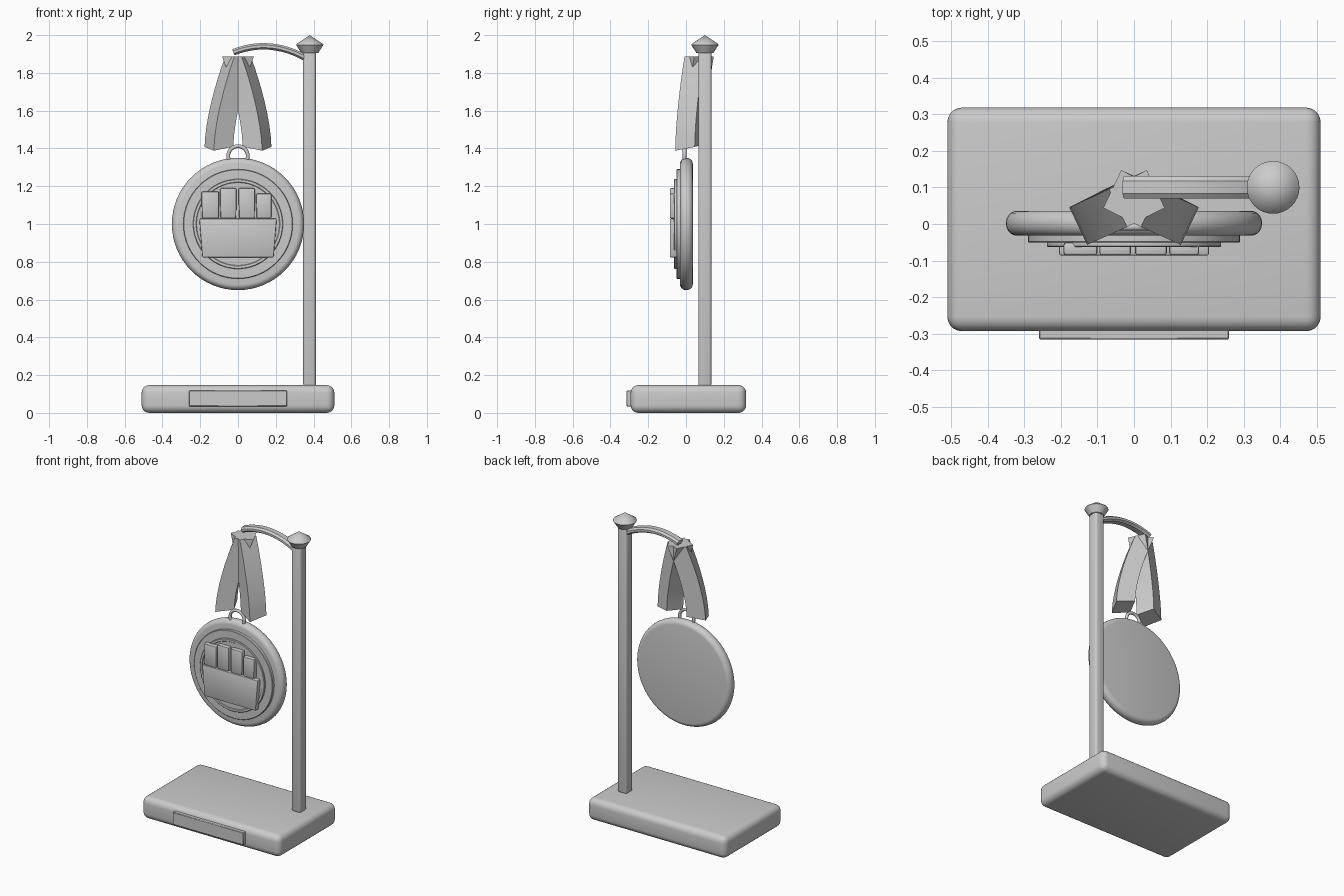
import bpy, bmesh, math
from mathutils import Matrix, Vector

if "Cube" in bpy.data.objects:
    bpy.data.objects.remove(bpy.data.objects["Cube"])

grey = bpy.data.materials.new("plain grey")
grey.use_nodes = True
GREY = (0.6, 0.6, 0.6, 1)
grey.diffuse_color = GREY
grey.node_tree.nodes["Principled BSDF"].inputs["Base Color"].default_value = GREY


def finish(name, bm, bevel=0, segments=3, angle=40):
    bmesh.ops.remove_doubles(bm, verts=bm.verts, dist=1e-5)
    bmesh.ops.recalc_face_normals(bm, faces=bm.faces)
    mesh = bpy.data.meshes.new(name)
    bm.to_mesh(mesh)
    bm.free()
    mesh.materials.append(grey)
    ob = bpy.data.objects.new(name, mesh)
    bpy.context.collection.objects.link(ob)
    bpy.ops.object.select_all(action="DESELECT")
    ob.select_set(True)
    bpy.context.view_layer.objects.active = ob
    if bevel:
        mod = ob.modifiers.new("rounded edges", "BEVEL")
        mod.width, mod.segments = bevel, segments
        bpy.ops.object.modifier_apply(modifier=mod.name)
    bpy.ops.object.shade_smooth_by_angle(angle=math.radians(angle))
    return ob


def box(name, x, y, z, bevel, segments=3, bottom=1):
    """Box from ranges; bottom scales the lower edge in x."""
    bm = bmesh.new()
    mid = Vector([(a + b) / 2 for a, b in (x, y, z)])
    size = [b - a for a, b in (x, y, z)]
    bmesh.ops.create_cube(bm, size=1)
    for v in bm.verts:
        if v.co.z < 0:
            v.co.x *= bottom
        v.co = mid + Vector([c * s for c, s in zip(v.co, size)])
    return finish(name, bm, bevel, segments)


def lathe(name, profile, place, steps=64, angle=40):
    """Spin (radius, height) points about z, then place the result."""
    bm = bmesh.new()
    verts = [bm.verts.new((r, 0, h)) for r, h in profile]
    edges = [bm.edges.new(p) for p in zip(verts, verts[1:])]
    bmesh.ops.spin(bm, geom=verts + edges, cent=(0, 0, 0), axis=(0, 0, 1),
                   angle=math.tau, steps=steps)
    bm.transform(place)
    return finish(name, bm, angle=angle)


def loft(name, sections, **kw):
    """Skin a row of matching closed sections and cap both ends."""
    bm = bmesh.new()
    rows = [[bm.verts.new(p) for p in s] for s in sections]
    n = len(rows[0])
    for a, b in zip(rows, rows[1:]):
        for i in range(n):
            bm.faces.new((a[i], a[(i + 1) % n], b[(i + 1) % n], b[i]))
    bm.faces.new(rows[0])
    bm.faces.new(rows[-1])
    return finish(name, bm, **kw)


# Stand: base, name plate, pole and finial
box("base", (-0.51, 0.51), (-0.293, 0.318), (0, 0.147), 0.04, 5)
box("front_plate", (-0.26, 0.26), (-0.315, -0.28), (0.035, 0.118), 0.003, 1)
box("pole", (0.345, 0.413), (0.065, 0.135), (0.14, 1.92), 0.014, 3)
lathe("finial", [(0, 1.905), (0.045, 1.905), (0.072, 1.948), (0.07, 1.953), (0, 2.0)],
      Matrix.Translation((0.38, 0.1, 0)), 32, 35)

# Arched arm with chamfered edges
arm = []
for i in range(13):
    t = i / 12
    x = -0.025 + 0.385 * t
    z = 1.909 + 0.153 * t - 0.184 * t * t
    slope = (0.153 - 0.368 * t) / 0.385
    up = Vector((-slope, 0, 1)).normalized()
    arm.append([Vector((x, 0.1 + dy, z)) + up * dz for dy, dz in
                ((-0.031, -0.007), (-0.031, 0.007), (-0.017, 0.017), (0.017, 0.017),
                 (0.031, 0.007), (0.031, -0.007), (0.017, -0.017), (-0.017, -0.017))])
loft("arm", arm, angle=30)

# Crossing ribbon straps, curving outward as they fall
for side, name in ((1, "left_ribbon"), (-1, "right_ribbon")):
    along = Vector((0.109, -0.049, 0))
    top = [(0.019, -0.008), (0.068, 0.095), (-0.035, 0.147), (-0.084, 0.044)]
    end = [1.388, 1.408, 1.425, 1.41]
    strap = []
    for i in range(9):
        t = i / 8
        shift = along * (1 - (1 - t) ** 1.6)
        strap.append([(side * (x + shift.x), y + shift.y, 1.887 + (e - 1.887) * t)
                      for (x, y), e in zip(top, end)])
    loft(name, strap)

# Hanging ring
bm = bmesh.new()
sections = [[(math.cos(a) * (0.052 + 0.01 * math.cos(b)), -0.008 + 0.01 * math.sin(b),
              1.36 + math.sin(a) * (0.052 + 0.01 * math.cos(b)))
             for b in (math.tau * j / 12 for j in range(12))]
            for a in (math.tau * i / 32 for i in range(33))]
for a, b in zip(sections, sections[1:]):
    for j in range(12):
        k = (j + 1) % 12
        bm.faces.new([bm.verts.new(p) for p in (a[j], a[k], b[k], b[j])])
finish("hanging_ring", bm)

# Medal: rounded disc and two raised rings, facing the front
face_front = Matrix.Translation((0, 0, 1)) @ Matrix.Rotation(math.pi / 2, 4, "X")
rim = [(0.32 + 0.03 * math.cos(a), -0.002 + 0.034 * math.sin(a))
       for a in (math.pi * (i / 10 - 0.5) for i in range(11))]
lathe("medal_disc", [(0, -0.036)] + rim + [(0, 0.032)], face_front)
lathe("outer_step", [(0.29, 0.02), (0.29, 0.048), (0.287, 0.051), (0, 0.051)], face_front)
lathe("inner_step", [(0.238, 0.04), (0.238, 0.06), (0.235, 0.063), (0.222, 0.063),
                     (0.219, 0.059), (0, 0.059)], face_front)

# Fist emblem
box("fist_palm", (-0.205, 0.205), (-0.086, -0.05), (0.823, 1.028), 0.005, 2, 0.92)
for i, (x0, x1, z1) in enumerate(((-0.193, -0.1, 1.172), (-0.095, -0.008, 1.19),
                                  (0.003, 0.09, 1.19), (0.096, 0.178, 1.162))):
    box(f"fist_finger_{i + 1}", (x0, x1), (-0.086, -0.05), (1.03, z1), 0.008, 2, 0.96)
